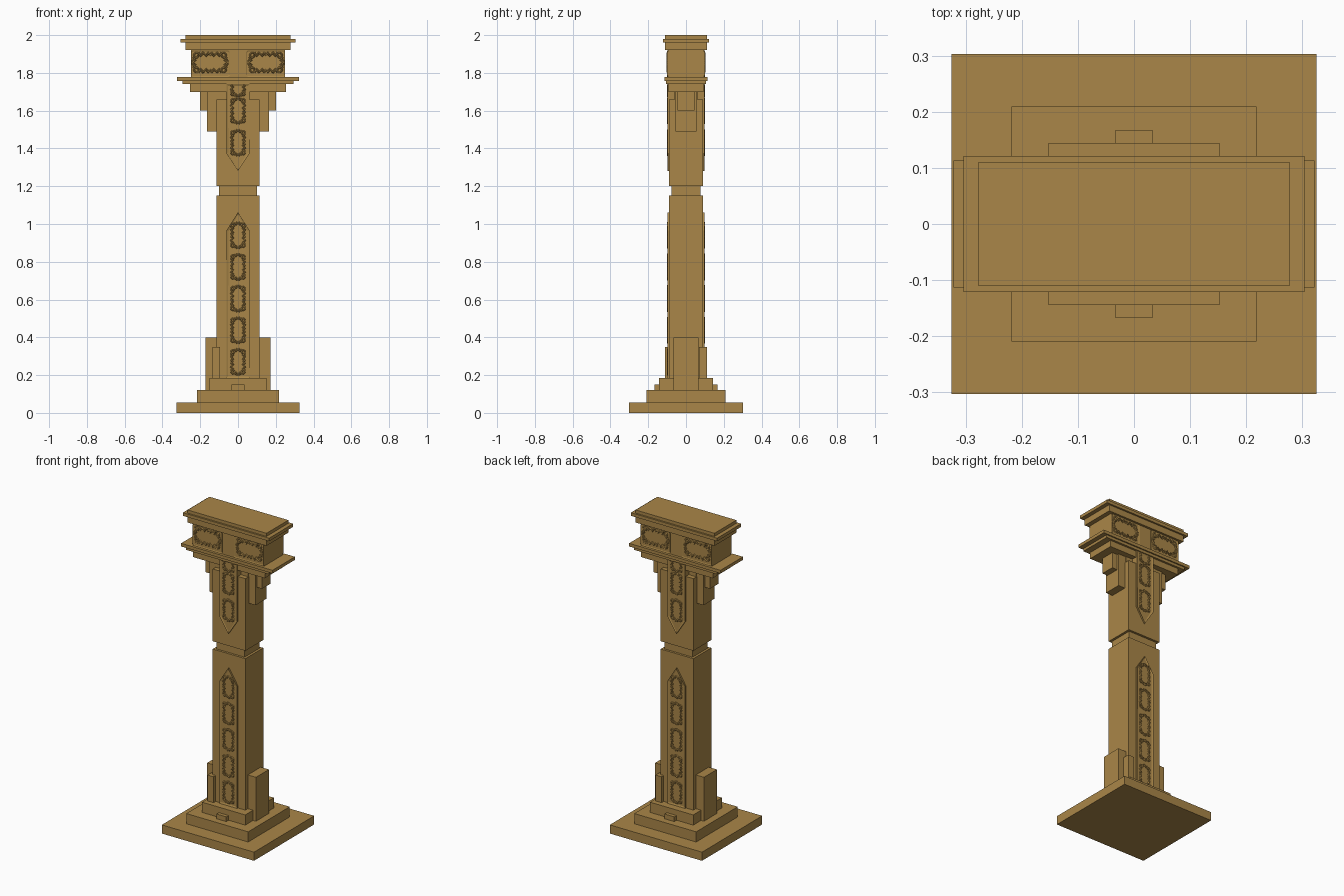
import bpy, bmesh, math
from mathutils import Vector

if "Cube" in bpy.data.objects:
    bpy.data.objects.remove(bpy.data.objects["Cube"])

mat = bpy.data.materials.new("sandstone")
mat.diffuse_color = (0.40, 0.24, 0.065, 1)
mat.use_nodes = True
mat.node_tree.nodes["Principled BSDF"].inputs["Base Color"].default_value = mat.diffuse_color


def finish(name, bm):
    bmesh.ops.recalc_face_normals(bm, faces=bm.faces)
    me = bpy.data.meshes.new(name)
    bm.to_mesh(me)
    bm.free()
    ob = bpy.data.objects.new(name, me)
    me.materials.append(mat)
    bpy.context.collection.objects.link(ob)
    return ob


def box(name, x0, x1, y0, y1, z0, z1):
    bm = bmesh.new()
    bmesh.ops.create_cube(bm, size=1)
    for v in bm.verts:
        v.co = ((x0 + x1) / 2 + v.co.x * (x1 - x0),
                (y0 + y1) / 2 + v.co.y * (y1 - y0),
                (z0 + z1) / 2 + v.co.z * (z1 - z0))
    return finish(name, bm)


def slab(name, hx, hy, z0, z1):
    return box(name, -hx, hx, -hy, hy, z0, z1)


def panel(name, pts, side, y_in, y_out, border, depth):
    """Raised panel with a sunken field inside its border."""
    bm = bmesh.new()
    face = bm.faces.new([bm.verts.new((x * -side, side * y_in, z)) for x, z in pts])
    ext = bmesh.ops.extrude_face_region(bm, geom=[face])
    for v in ext["geom"]:
        if isinstance(v, bmesh.types.BMVert):
            v.co.y = side * y_out
    bmesh.ops.recalc_face_normals(bm, faces=bm.faces)
    front = [f for f in bm.faces if all(abs(v.co.y - side * y_out) < 1e-6 for v in f.verts)]
    bmesh.ops.inset_region(bm, faces=front, thickness=border, depth=-depth)
    return finish(name, bm)


# stepped foot
slab("foot_plinth", 0.325, 0.303, 0, 0.055)
slab("foot_step_middle", 0.218, 0.209, 0.055, 0.12)
slab("foot_step_top", 0.152, 0.144, 0.12, 0.185)
slab("foot_front_tab", 0.034, 0.167, 0.12, 0.15)

# shaft
slab("lower_shaft", 0.115, 0.09, 0.185, 1.15)
slab("shaft_neck", 0.10, 0.076, 1.15, 1.20)
slab("upper_shaft", 0.115, 0.09, 1.20, 1.66)
slab("upper_shaft_core", 0.112, 0.06, 1.66, 1.70)

# side buttresses and stepped brackets
for s, word in ((-1, "left"), (1, "right")):
    def side_box(name, xo, hy, z0, z1):
        a, b = sorted((s * 0.10, s * xo))
        box(f"{word}_{name}", a, b, -hy, hy, z0, z1)
    side_box("buttress", 0.172, 0.065, 0.12, 0.40)
    side_box("bracket_lower", 0.163, 0.056, 1.49, 1.70)
    side_box("bracket_upper", 0.20, 0.044, 1.60, 1.70)
    # narrow post beside the strip, on opposite corners front and back
    y0, y1 = sorted((s * 0.07, s * 0.112))
    x0, x1 = sorted((s * 0.094, s * 0.136))
    box(f"{word}_corner_post", x0, x1, y0, y1, 0.12, 0.35)

# capital
slab("capital_bed", 0.253, 0.092, 1.70, 1.74)
slab("capital_lower_fillet", 0.293, 0.105, 1.74, 1.757)
slab("capital_ledge", 0.322, 0.113, 1.757, 1.777)
slab("capital_block", 0.25, 0.096, 1.777, 1.92)
slab("cornice_lower", 0.278, 0.11, 1.92, 1.96)
slab("cornice_lip", 0.304, 0.121, 1.96, 1.98)
slab("cornice_top", 0.278, 0.11, 1.98, 2.0)


# carved scroll motif: one quadrant of lines, mirrored four ways
def curl(cu, cv, r, a0, a1, n=8):
    return [(cu + r * (1 - 0.6 * i / n) * math.cos(a0 + (a1 - a0) * i / n),
             cv + r * 1.5 * (1 - 0.6 * i / n) * math.sin(a0 + (a1 - a0) * i / n))
            for i in range(n + 1)]


QUADRANT = [
    [(0, 0.68), (0.12, 0.92), (0.26, 0.7), (0.4, 0.95), (0.55, 0.7), (0.7, 0.95)],
    [(0.05, 0.95), (0.2, 0.6), (0.34, 0.9), (0.5, 0.6), (0.62, 0.95)],
    curl(0.72, 0.66, 0.18, math.pi * 0.5, -math.pi * 1.2),
    [(0.66, 0.5), (0.82, 0.42), (0.96, 0.16), (0.84, 0)],
    [(0.9, 0.5), (0.78, 0.22), (0.97, 0)],
]


def scrolls(name, side, motifs, radius, y):
    """motifs: (cx, cz, half length, half width, upright, lower half only)"""
    cu = bpy.data.curves.new(name, 'CURVE')
    cu.dimensions = '3D'
    cu.bevel_depth = radius
    cu.bevel_resolution = 0
    cu.use_fill_caps = True
    for cx, cz, hl, hw, upright, half in motifs:
        for su in ((-1,) if half else (-1, 1)):
            for sv in (-1, 1):
                for line in QUADRANT:
                    sp = cu.splines.new('POLY')
                    sp.points.add(len(line) - 1)
                    for p, (u, v) in zip(sp.points, line):
                        a, b = su * u * hl, sv * v * hw
                        x, z = (cx + b, cz + a) if upright else (cx + a, cz + b)
                        p.co = (x, side * y, z, 1)
    ob = bpy.data.objects.new(name, cu)
    cu.materials.append(mat)
    bpy.context.collection.objects.link(ob)
    bpy.ops.object.select_all(action='DESELECT')
    ob.select_set(True)
    bpy.context.view_layer.objects.active = ob
    bpy.ops.object.convert(target='MESH')


# decorated strips and panels on both broad faces
LOW = [(-0.062, 0.185), (0.062, 0.185), (0.062, 0.965), (0, 1.062), (-0.062, 0.965)]
UP = [(-0.062, 1.74), (-0.062, 1.375), (0, 1.28), (0.062, 1.375), (0.062, 1.74)]
for side, word in ((-1, "front"), (1, "back")):
    panel(f"{word}_lower_strip", LOW, side, 0.085, 0.099, 0.012, 0.004)
    panel(f"{word}_upper_strip", UP, side, 0.058, 0.099, 0.012, 0.004)
    for c in (-0.146, 0.146):
        l, r, b, t, k = c - 0.104, c + 0.104, 1.779, 1.918, 0.008
        pts = [(l + k, b), (r - k, b), (r, b + k), (r, t - k),
               (r - k, t), (l + k, t), (l, t - k), (l, b + k)]
        panel(f"{word}_capital_panel", pts, side, 0.09, 0.100, 0.006, 0.003)
    shaft = [(0, 0.27 + 0.1675 * i, 0.072, 0.04, True, False) for i in range(5)]
    shaft += [(0, 1.43, 0.072, 0.04, True, False), (0, 1.60, 0.072, 0.04, True, False),
              (0, 1.738, 0.066, 0.04, True, True)]
    scrolls(f"{word}_shaft_scrolls", side, shaft, 0.004, 0.097)
    scrolls(f"{word}_capital_scrolls", side,
            [(c, 1.855, 0.098, 0.056, False, False) for c in (-0.148, 0.148)], 0.0045, 0.098)
